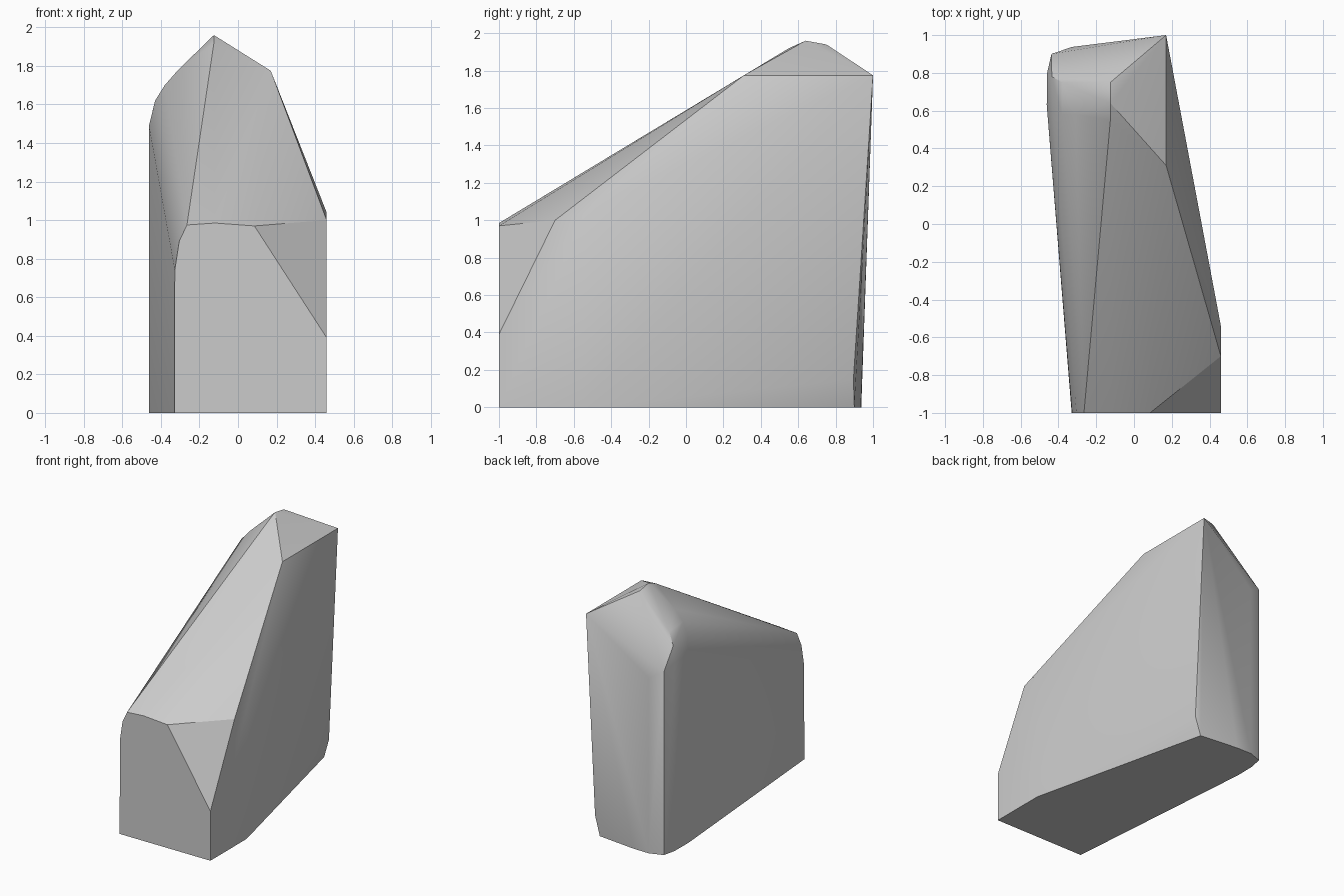
import bpy, bmesh, math

cube = bpy.data.objects.get("Cube")
if cube:
    bpy.data.objects.remove(cube, do_unlink=True)

# Stone colour
stone = bpy.data.materials.new("stone grey")
stone.use_nodes = True
grey = (0.6, 0.6, 0.6, 1)
stone.diffuse_color = grey
stone.node_tree.nodes["Principled BSDF"].inputs["Base Color"].default_value = grey

# Upright front end with a rounded left shoulder and a chipped right corner
front = [(x, -1, z) for x, z in (
    (-.33, 0), (.46, 0), (.46, .39), (.085, .97), (-.12, .985),
    (-.265, .975), (-.305, .89), (-.328, .74))]

# Right side, from the chip to the tall back corner
right = [(.46, -.70, 1), (.46, -.54, 1.04), (.46, -.55, 0),
         (.17, .31, 1.775), (.17, 1, 1.775), (.165, .895, .15), (.12, .9, 0)]

# Rounded left back corner, upright from the ground to the shoulder
corner = []
for x, y, top in ((-.20, .935, 0), (-.33, .937, 1.38), (-.437, .90, 1.44),
                  (-.46, .80, 1.48), (-.462, .63, 1.49)):
    corner += [(x, y, 0), (x, y, top)]

# Rounded crest running from the left shoulder to the peak
crest = [(-.43, .60, 1.62), (-.435, .78, 1.6), (-.38, .58, 1.70),
         (-.38, .75, 1.685), (-.31, .58, 1.78), (-.125, .55, 1.92),
         (-.125, .64, 1.96), (-.125, .75, 1.94)]

# Join all the corners into one convex boulder
bm = bmesh.new()
for p in front + right + corner + crest:
    bm.verts.new(p)
bmesh.ops.remove_doubles(bm, verts=bm.verts, dist=.001)
hull = bmesh.ops.convex_hull(bm, input=bm.verts)
spare = {v for v in hull["geom_interior"] + hull["geom_unused"]
         if isinstance(v, bmesh.types.BMVert)}
bmesh.ops.delete(bm, geom=list(spare), context='VERTS')
bmesh.ops.dissolve_limit(bm, angle_limit=math.radians(1),
                         verts=bm.verts, edges=bm.edges)
bmesh.ops.recalc_face_normals(bm, faces=bm.faces)

mesh = bpy.data.meshes.new("boulder")
bm.to_mesh(mesh)
bm.free()
mesh.materials.append(stone)
boulder = bpy.data.objects.new("boulder", mesh)
bpy.context.collection.objects.link(boulder)

# Soft rounding with crisp chipped edges
bpy.ops.object.select_all(action='DESELECT')
boulder.select_set(True)
bpy.context.view_layer.objects.active = boulder
bpy.ops.object.shade_smooth_by_angle(angle=math.radians(30))
